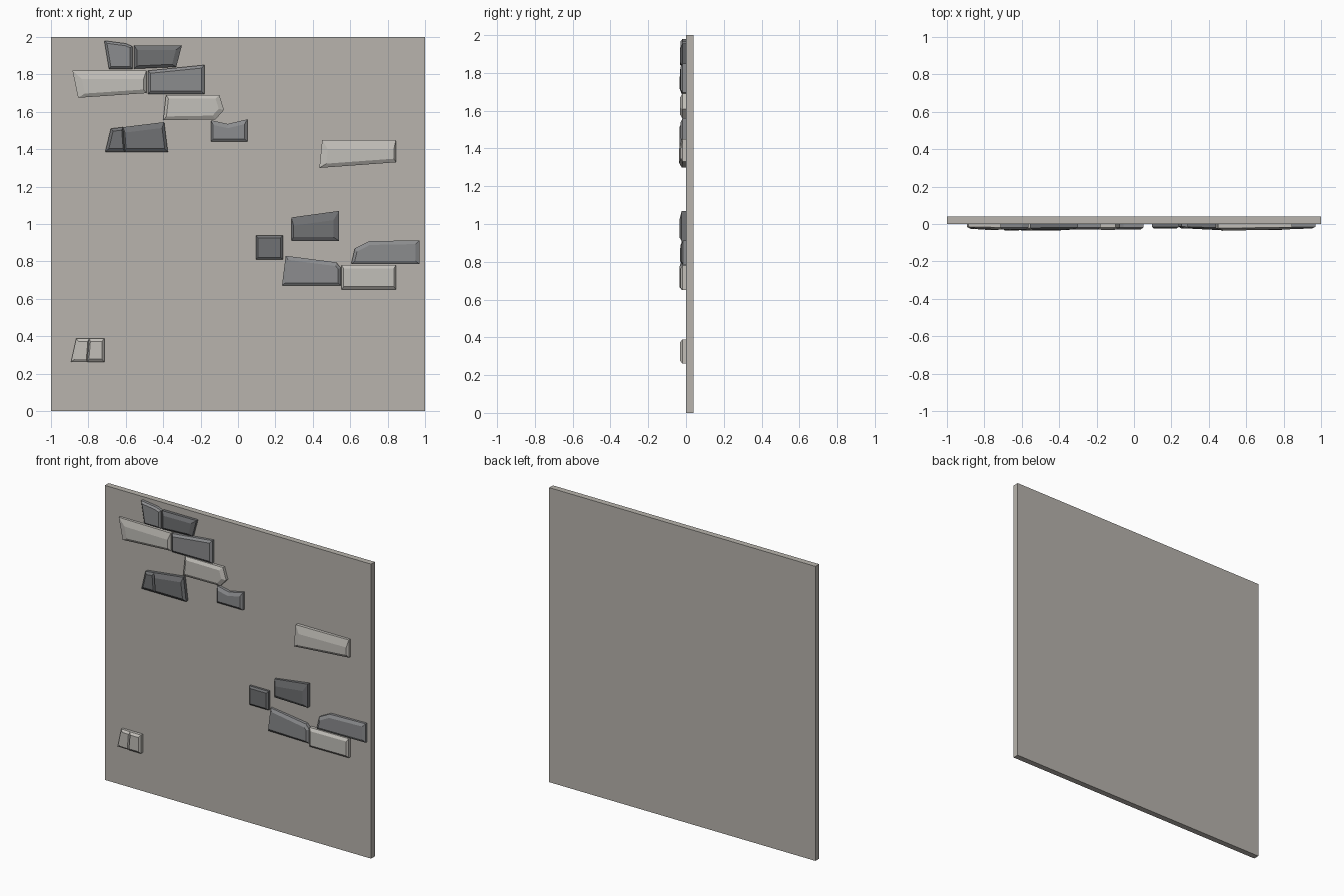
import bpy, bmesh
from mathutils import Vector

if "Cube" in bpy.data.objects:
    bpy.data.objects.remove(bpy.data.objects["Cube"])


def material(name, srgb):
    m = bpy.data.materials.new(name)
    m.diffuse_color = [((c / 255 + .055) / 1.055) ** 2.4 for c in srgb] + [1]
    m.use_nodes = True
    m.node_tree.nodes["Principled BSDF"].inputs["Base Color"].default_value = m.diffuse_color
    return m


PLASTER = material("warm grey plaster", (184, 180, 173))
LIGHT = material("light stone", (194, 191, 185))
MID = material("mid grey stone", (139, 140, 142))
DARK = material("dark grey stone", (112, 113, 115))


def add_object(name, bm, mat):
    bmesh.ops.recalc_face_normals(bm, faces=bm.faces)
    me = bpy.data.meshes.new(name)
    bm.to_mesh(me)
    bm.free()
    me.materials.append(mat)
    ob = bpy.data.objects.new(name, me)
    bpy.context.collection.objects.link(ob)


def inset_outline(pts, insets):
    """Move each edge of a clockwise outline inward by its side's inset."""
    left, right, top, bottom = insets
    lines = []
    for i, p in enumerate(pts):
        d = (pts[(i + 1) % len(pts)] - p).normalized()
        out = Vector((-d.y, d.x))
        if abs(out.x) > abs(out.y):
            w = right if out.x > 0 else left
        else:
            w = top if out.y > 0 else bottom
        lines.append((p - out * w, d))
    result = []
    for i, (q, e) in enumerate(lines):
        p, d = lines[i - 1]
        r = q - p
        result.append(p + d * (r.cross(e) / d.cross(e)))
    return result


def stone(name, mat, outline, insets, depth_left, depth_right):
    """Flat-backed brick with chamfered, slightly tilted front face."""
    pts = [Vector(p) for p in outline]
    face = inset_outline(pts, insets)
    x0, x1 = min(p.x for p in pts), max(p.x for p in pts)

    def depth(p):
        t = (p.x - x0) / (x1 - x0)
        return depth_left + (depth_right - depth_left) * t

    bm = bmesh.new()
    rings = [[bm.verts.new((p.x, 0.002, p.y)) for p in pts],
             [bm.verts.new((p.x, -0.62 * depth(p), p.y)) for p in pts],
             [bm.verts.new((p.x, -depth(p), p.y)) for p in face]]
    n = len(pts)
    for a, b in zip(rings, rings[1:]):
        for i in range(n):
            bm.faces.new((a[i], a[(i + 1) % n], b[(i + 1) % n], b[i]))
    bm.faces.new(rings[0])
    bm.faces.new(rings[2])
    add_object(name, bm, mat)


# Wall slab
bm = bmesh.new()
bmesh.ops.create_cube(bm, size=1)
for v in bm.verts:
    v.co = (v.co.x * 2, v.co.y * .04 + .02, v.co.z * 2 + 1)
add_object("wall_slab", bm, PLASTER)

# Upper left cluster of exposed stones
stone("stone_top_notched", MID, [(-.715, 1.98), (-.60, 1.965), (-.565, 1.95), (-.565, 1.83), (-.69, 1.83)],
      (.012, .012, .012, .012), .03, .03)
stone("stone_top_dark", DARK, [(-.555, 1.955), (-.30, 1.955), (-.33, 1.84), (-.555, 1.83)],
      (.015, .025, .025, .015), .033, .03)
stone("stone_long_light", LIGHT, [(-.885, 1.82), (-.49, 1.82), (-.49, 1.70), (-.855, 1.675)],
      (.04, .015, .045, .02), .025, .035)
stone("stone_upper_mid", MID, [(-.48, 1.82), (-.18, 1.85), (-.18, 1.695), (-.48, 1.695)],
      (.012, .015, .015, .015), .033, .028)
stone("stone_pointed_light", LIGHT, [(-.385, 1.69), (-.10, 1.69), (-.075, 1.61), (-.12, 1.56), (-.40, 1.555)],
      (.015, .025, .02, .02), .028, .032)
stone("stone_valley", MID, [(-.145, 1.555), (-.055, 1.535), (.05, 1.56), (.05, 1.44), (-.145, 1.44)],
      (.012, .015, .022, .015), .03, .03)
stone("stone_cracked_dark_left", DARK, [(-.68, 1.51), (-.615, 1.518), (-.605, 1.385), (-.71, 1.385)],
      (.015, .008, .015, .018), .034, .034)
stone("stone_cracked_dark_right", DARK, [(-.615, 1.518), (-.395, 1.545), (-.375, 1.385), (-.605, 1.385)],
      (.008, .015, .03, .018), .034, .034)

# Right hand cluster
stone("stone_right_long_light", LIGHT, [(.45, 1.45), (.845, 1.45), (.845, 1.33), (.435, 1.30)],
      (.035, .012, .05, .02), .037, .028)
stone("stone_centre_dark", DARK, [(.285, 1.035), (.54, 1.07), (.54, .91), (.285, .91)],
      (.012, .03, .045, .02), .024, .037)
stone("stone_small_square", DARK, [(.095, .938), (.24, .938), (.24, .81), (.095, .81)],
      (.012, .012, .012, .012), .024, .024)
stone("stone_sloped", MID, [(.255, .83), (.525, .795), (.55, .765), (.55, .67), (.235, .67)],
      (.015, .015, .02, .015), .022, .035)
stone("stone_low_light", LIGHT, [(.553, .78), (.845, .78), (.845, .65), (.553, .65)],
      (.012, .012, .018, .015), .034, .03)
stone("stone_far_right", MID, [(.605, .785), (.625, .87), (.70, .908), (.97, .913), (.97, .785)],
      (.015, .02, .02, .018), .032, .024)

# Lone cracked stone at lower left
stone("stone_corner_left", LIGHT, [(-.865, .388), (-.795, .388), (-.805, .262), (-.893, .262)],
      (.015, .007, .015, .015), .025, .03)
stone("stone_corner_right", LIGHT, [(-.795, .388), (-.715, .388), (-.715, .262), (-.805, .262)],
      (.007, .012, .015, .015), .032, .032)
